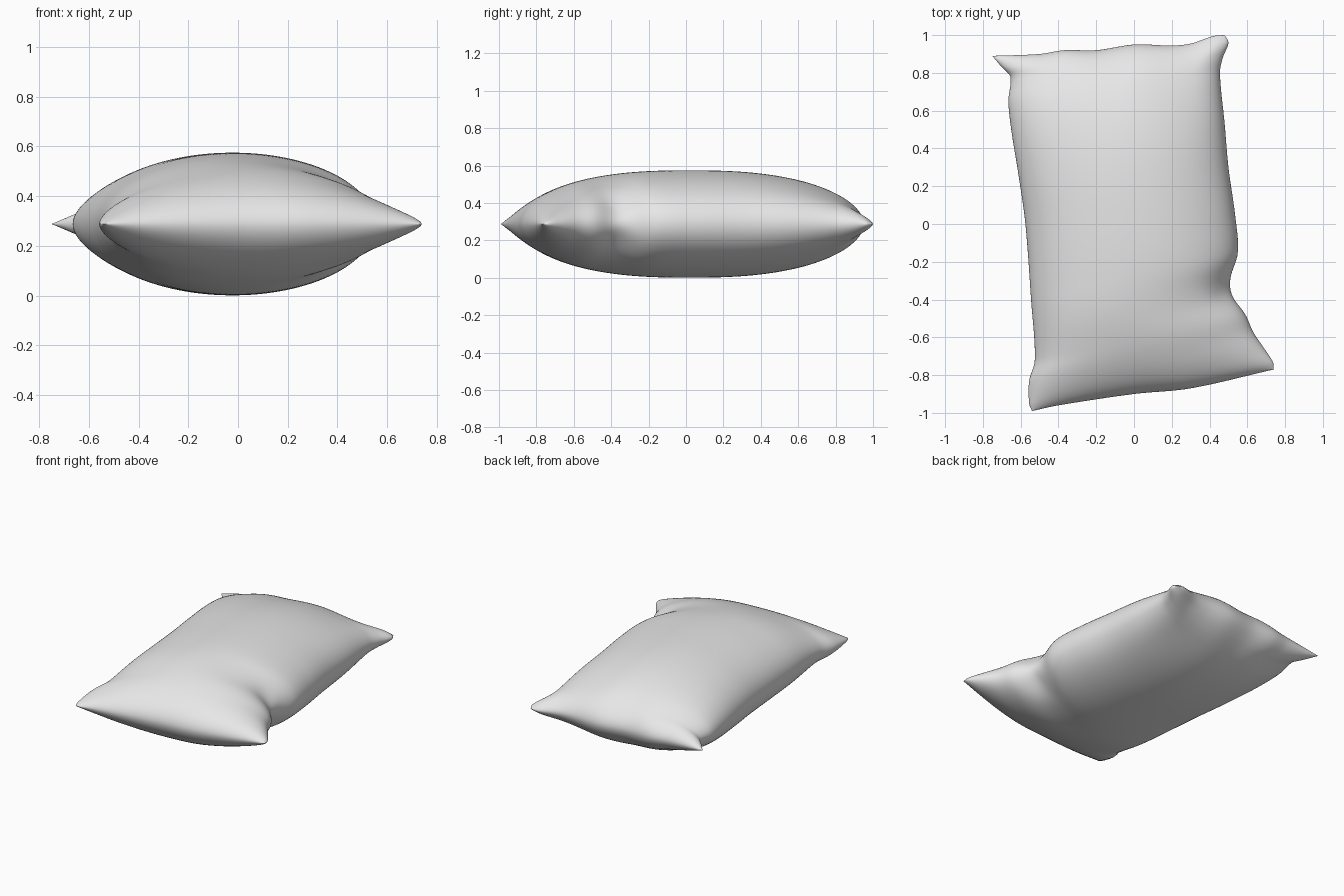
import bpy, bmesh, math

cube = bpy.data.objects.get("Cube")
if cube:
    bpy.data.objects.remove(cube, do_unlink=True)

# Seam outline, one list per side, ordered by rising y (sides) or x (ends)
LEFT = [(-.54, -.99), (-.555, -.95), (-.555, -.83), (-.525, -.72), (-.545, -.4),
        (-.575, 0), (-.61, .25), (-.65, .5), (-.665, .65), (-.655, .78), (-.70, .83), (-.75, .89)]
RIGHT = [(.74, -.77), (.735, -.73), (.69, -.66), (.63, -.57), (.59, -.48), (.52, -.38),
         (.51, -.29), (.55, -.15), (.535, .05), (.5, .3), (.48, .53), (.455, .8), (.47, .88), (.5, .96), (.48, 1)]
FRONT = [(-.54, -.99), (-.4, -.96), (0, -.9), (.3, -.87), (.74, -.77)]
BACK = [(-.75, .89), (-.5, .9), (-.37, .92), (-.2, .92), (0, .95), (.2, .945),
        (.3, .955), (.42, .995), (.48, 1)]
MID, HALF, N = .288, .287, 96


def smooth_edge(points, axis):
    """Return a function of 0..1 giving a point on a smooth curve through the points."""
    keys = [p[axis] for p in points]
    vals = [p[1 - axis] for p in points]
    last = len(points) - 1
    slopes = []
    for i in range(last + 1):
        a, b = max(i - 1, 0), min(i + 1, last)
        slopes.append((vals[b] - vals[a]) / (keys[b] - keys[a]))

    def at(f):
        k = keys[0] + f * (keys[-1] - keys[0])
        i = max([j for j in range(last) if keys[j] <= k + 1e-9], default=0)
        d = keys[i + 1] - keys[i]
        u = (k - keys[i]) / d
        v = ((1 + 2 * u) * (1 - u) ** 2 * vals[i] + u * (1 - u) ** 2 * d * slopes[i]
             + u * u * (3 - 2 * u) * vals[i + 1] + u * u * (u - 1) * d * slopes[i + 1])
        return (k, v) if axis == 0 else (v, k)
    return at


left, right = smooth_edge(LEFT, 1), smooth_edge(RIGHT, 1)
front, back = smooth_edge(FRONT, 0), smooth_edge(BACK, 0)


def plan(u, v):
    """Blend the four seam edges into one patch."""
    l, r, f, b = left(v), right(v), front(u), back(u)
    out = []
    for k in (0, 1):
        corners = ((1 - u) * (1 - v) * FRONT[0][k] + u * (1 - v) * FRONT[-1][k]
                   + (1 - u) * v * BACK[0][k] + u * v * BACK[-1][k])
        out.append((1 - u) * l[k] + u * r[k] + (1 - v) * f[k] + v * b[k] - corners)
    return out


def loft(s, t, x, y):
    """Stuffed half thickness, with a fold running in from the pinched side."""
    h = HALF * max(0, 1 - s * s) ** .5 * max(0, 1 - abs(t) ** 2.5) ** .53
    fold = math.exp(-((x - .53) / .09) ** 2 - ((y + .36) / .07) ** 2)
    return h * (1 - .3 * fold)


# Cushion: two stuffed faces sharing the seam
bm = bmesh.new()
steps = [math.sin(math.pi * (i / N - .5)) for i in range(N + 1)]
top, bottom = {}, {}
for i, s in enumerate(steps):
    for j, t in enumerate(steps):
        x, y = plan((s + 1) / 2, (t + 1) / 2)
        seam = i in (0, N) or j in (0, N)
        h = 0 if seam else loft(s, t, x, y)
        top[i, j] = bm.verts.new((x, y, MID + h))
        bottom[i, j] = top[i, j] if seam else bm.verts.new((x, y, MID - h))
for i in range(N):
    for j in range(N):
        ring = [(i, j), (i + 1, j), (i + 1, j + 1), (i, j + 1)]
        bm.faces.new([top[k] for k in ring])
        bm.faces.new([bottom[k] for k in reversed(ring)])
for face in bm.faces:
    face.smooth = True

mesh = bpy.data.meshes.new("pillow")
bm.to_mesh(mesh)
bm.free()
pillow = bpy.data.objects.new("pillow", mesh)
bpy.context.collection.objects.link(pillow)

# Plain fabric
fabric = bpy.data.materials.new("light grey fabric")
fabric.use_nodes = True
colour = (.8, .8, .8, 1)
fabric.diffuse_color = colour
fabric.node_tree.nodes["Principled BSDF"].inputs["Base Color"].default_value = colour
mesh.materials.append(fabric)
